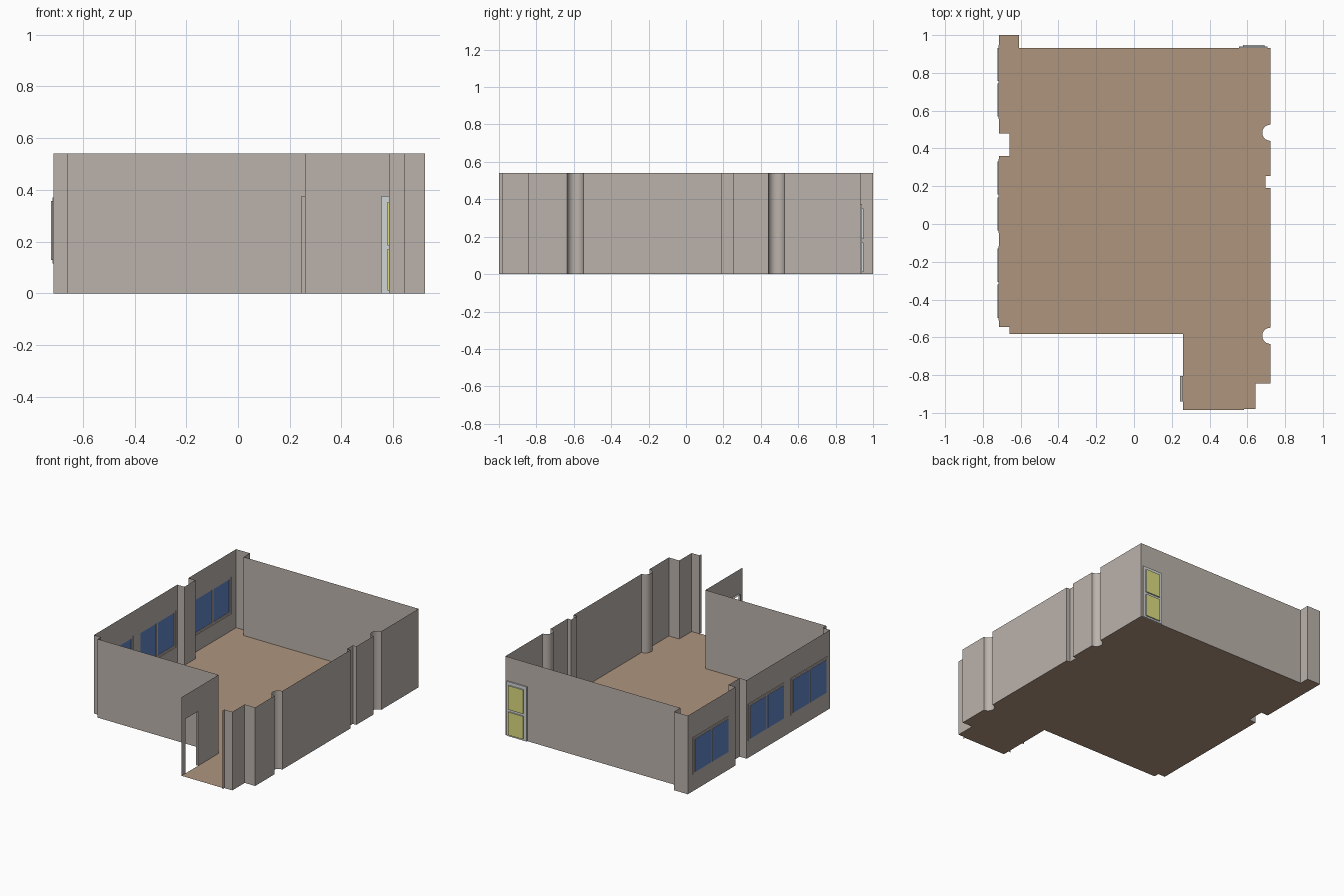
import bpy, bmesh, math
from mathutils import Vector

if "Cube" in bpy.data.objects:
    bpy.data.objects.remove(bpy.data.objects["Cube"])

H = 0.54  # wall height


def material(name, rgb):
    m = bpy.data.materials.new(name)
    m.diffuse_color = (*rgb, 1)
    m.use_nodes = True
    m.node_tree.nodes["Principled BSDF"].inputs["Base Color"].default_value = m.diffuse_color
    return m


WALL = material("warm_grey_wall", (0.50, 0.45, 0.41))
FLOOR = material("tan_floor", (0.43, 0.30, 0.21))
BLUE = material("blue_glass", (0.12, 0.23, 0.56))
YELLOW = material("yellow_glass", (0.72, 0.72, 0.22))
FRAME = material("pale_door_frame", (0.64, 0.66, 0.66))


def make_object(name, polys, mat):
    bm = bmesh.new()
    for poly in polys:
        bm.faces.new([bm.verts.new(p) for p in poly])
    bmesh.ops.remove_doubles(bm, verts=bm.verts, dist=1e-5)
    me = bpy.data.meshes.new(name)
    bm.to_mesh(me)
    bm.free()
    me.materials.append(mat)
    ob = bpy.data.objects.new(name, me)
    bpy.context.collection.objects.link(ob)
    return ob


def mapper(a, b):
    """Wall coordinates: s along the wall, z up, t outward from the room."""
    d = (Vector(b) - Vector(a)).normalized()
    return lambda s, z, t=0: Vector((a[0] + d.x * s - d.y * t,
                                     a[1] + d.y * s + d.x * t, z))


def panel(at, rect, holes=(), t=0):
    """Flat panel (s0, s1, z0, z1) with rectangular holes left open."""
    def inside(h, s, z):
        return h[0] < s < h[1] and h[2] < z < h[3]
    ss = sorted({*rect[:2], *(v for h in holes for v in h[:2])})
    zs = sorted({*rect[2:], *(v for h in holes for v in h[2:])})
    return [[at(s0, z0, t), at(s1, z0, t), at(s1, z1, t), at(s0, z1, t)]
            for s0, s1 in zip(ss, ss[1:]) for z0, z1 in zip(zs, zs[1:])
            if not any(inside(h, (s0 + s1) / 2, (z0 + z1) / 2) for h in holes)]


def reveal(at, r, t0, t1, sill=True):
    """Sides of an opening between depths t0 and t1."""
    c = [(r[0], r[2]), (r[0], r[3]), (r[1], r[3]), (r[1], r[2])]
    ends = list(zip(c, c[1:])) + ([(c[3], c[0])] if sill else [])
    return [[at(*p, t0), at(*p, t1), at(*q, t1), at(*q, t0)] for p, q in ends]


def glazed(name, at, rect, panes, depth, frame_mat, glass_mat):
    """Frame set back in an opening, with panes set back further."""
    mid = depth / 2
    faces = panel(at, rect, panes, mid) + reveal(at, rect, 0, mid)
    glass = []
    for p in panes:
        faces += reveal(at, p, mid, depth)
        glass += panel(at, p, (), depth)
    make_object(name + "_frame", faces, frame_mat)
    make_object(name + "_glass", glass, glass_mat)


def column(y, r=0.043, n=12):
    """Half-round column pushing into the right wall."""
    return [(0.722 - r * math.sin(math.pi * i / n), y + r * math.cos(math.pi * i / n))
            for i in range(n + 1)]


# Room outline, clockwise from the back-left corner to the entrance
L, R = -0.714, 0.722
outline = [(L, 1.0), (-0.61, 1.0), (-0.61, 0.932), (R, 0.932),
           *column(0.483),
           (R, 0.255), (0.695, 0.255), (0.695, 0.19), (R, 0.19),
           *column(-0.592),
           (R, -0.845), (0.643, -0.845), (0.643, -0.98), (0.583, -0.98)]
entrance = [(0.583, -0.985), (0.26, -0.985)]
rest = [(0.26, -0.582), (-0.66, -0.582), (-0.66, -0.545), (L, -0.545),
        (L, 0.36), (-0.66, 0.36), (-0.66, 0.48), (L, 0.48), (L, 1.0)]

# Floor
make_object("floor", [[(x, y, 0) for x, y in reversed(outline + entrance + rest[:-1])]], FLOOR)

# Openings keyed by the wall's start point
win_z = (0.115, 0.37)
door = (1.165, 1.318, 0.0, 0.375)
openings = {
    (-0.61, 0.932): [door],
    (0.26, -0.985): [(0.045, 0.18, 0.0, 0.375)],
    (L, -0.545): [(0.034, 0.428, *win_z), (0.497, 0.89, *win_z)],
    (L, 0.48): [(0.075, 0.467, *win_z)],
}

# Walls
walls = []
window_count = 0
for run in (outline + [(0.583, -1.0)], entrance[1:] + rest):
    for a, b in zip(run, run[1:]):
        at = mapper(a, b)
        holes = openings.get(a, [])
        walls += panel(at, (0, (Vector(b) - Vector(a)).length, 0, H), holes)
        for h in holes:
            if a[0] == L:  # two-pane windows on the left
                window_count += 1
                w, m = 0.014, (h[0] + h[1]) / 2
                z0, z1 = h[2] + w, h[3] - w
                glazed(f"window_{window_count}", at, h,
                       [(h[0] + w, m - w / 2, z0, z1), (m + w / 2, h[1] - w, z0, z1)],
                       0.008, WALL, BLUE)
            elif h is door:  # glazed back door
                s0, s1 = h[0] + 0.023, h[1] - 0.017
                glazed("back_door", at, h,
                       [(s0, s1, 0.012, 0.17), (s0, s1, 0.187, 0.352)],
                       0.016, FRAME, YELLOW)
            else:  # open side doorway
                walls += reveal(at, h, 0, 0.016, sill=False)
wall_ob = make_object("walls", walls, WALL)

# Smooth the round columns only
bpy.context.view_layer.objects.active = wall_ob
wall_ob.select_set(True)
bpy.ops.object.shade_smooth_by_angle(angle=math.radians(30))
